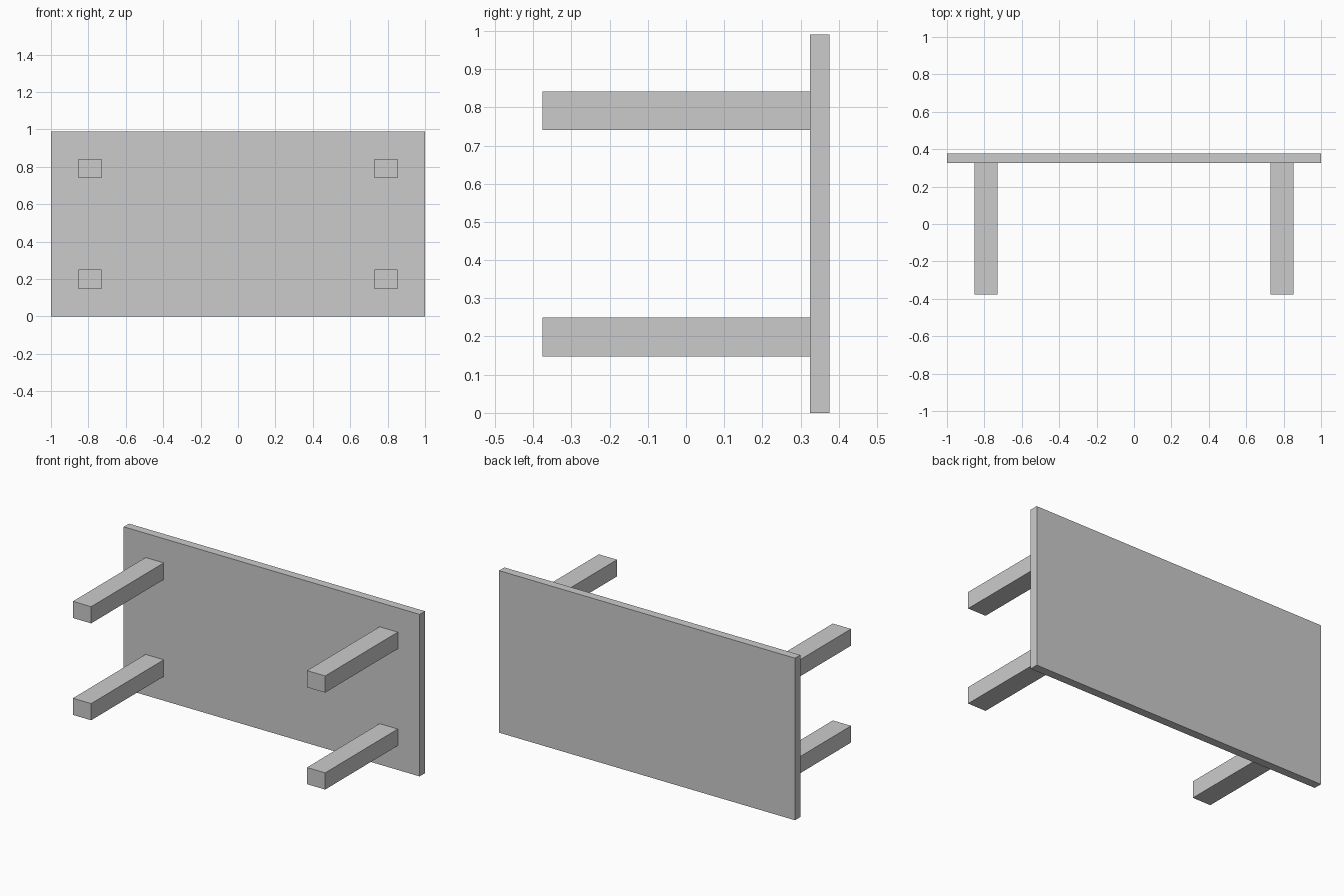
import bpy

if "Cube" in bpy.data.objects:
    bpy.data.objects.remove(bpy.data.objects["Cube"])


def box(name, x, y, z):
    """Add a box from (min, max) ranges on each axis."""
    size = [b - a for a, b in (x, y, z)]
    centre = [(a + b) / 2 for a, b in (x, y, z)]
    bpy.ops.mesh.primitive_cube_add(size=1, location=centre)
    obj = bpy.context.object
    obj.name = name
    obj.scale = size
    bpy.ops.object.transform_apply(location=False, rotation=False, scale=True)
    return obj


HEIGHT = 0.99
FRONT, PANEL_FRONT, BACK = -0.376, 0.325, 0.376
LEG_W, LEG_H = 0.123, 0.102
LEG_X, LEG_Z = 0.791, 0.296   # leg offsets from the panel centre

# Table top, standing on its long edge
box("table_top", (-1, 1), (PANEL_FRONT, BACK), (0, HEIGHT))

# Four legs pointing forward
for side, sx in (("left", -1), ("right", 1)):
    for level, sz in (("lower", -1), ("upper", 1)):
        cx, cz = sx * LEG_X, HEIGHT / 2 + sz * LEG_Z
        box(f"{level}_{side}_leg",
            (cx - LEG_W / 2, cx + LEG_W / 2),
            (FRONT, PANEL_FRONT),
            (cz - LEG_H / 2, cz + LEG_H / 2))
